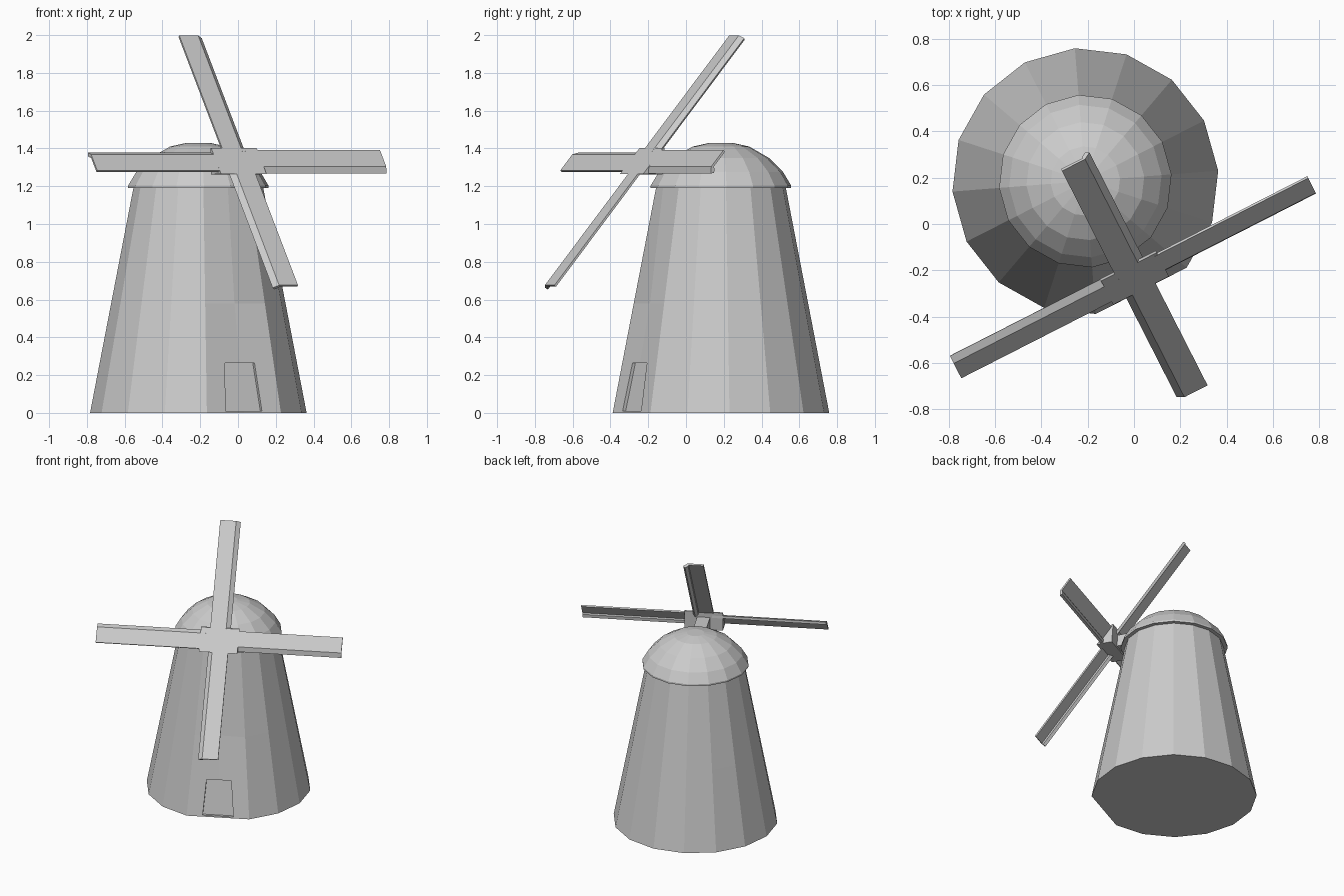
import bpy, bmesh, math
from mathutils import Matrix, Vector

if "Cube" in bpy.data.objects:
    bpy.data.objects.remove(bpy.data.objects["Cube"])

# Mill frame: front is local -y, whole mill turned 27 degrees
MILL = Matrix.Translation((-0.21, 0.185, 0)) @ Matrix.Rotation(math.radians(27), 4, 'Z')
# Sail frame: cross leans back, top toward the cap
ROTOR = MILL @ Matrix.Translation((0, -0.47, 1.337)) @ Matrix.Rotation(math.radians(-40), 4, 'X')


def make(name, verts, faces, matrix):
    bm = bmesh.new()
    vs = [bm.verts.new(matrix @ Vector(v)) for v in verts]
    for f in faces:
        bm.faces.new([vs[i] for i in f])
    bmesh.ops.recalc_face_normals(bm, faces=bm.faces)
    me = bpy.data.meshes.new(name)
    bm.to_mesh(me)
    bm.free()
    ob = bpy.data.objects.new(name, me)
    bpy.context.collection.objects.link(ob)
    return ob


def loft(name, rings, matrix):
    n = len(rings[0])
    verts = [v for r in rings for v in r]
    faces = [list(range(n)), list(range(len(verts) - n, len(verts)))]
    for k in range(len(rings) - 1):
        for i in range(n):
            j = (i + 1) % n
            faces.append([k * n + i, k * n + j, k * n + n + j, k * n + n + i])
    return make(name, verts, faces, matrix)


def ring(r, z, front=1.0):
    # 16 sides, vertex 0 points to the front and can be pulled inward
    out = []
    for i in range(16):
        a = -math.pi / 2 + i * math.pi / 8
        s = r * (front if i == 0 else 1)
        out.append((s * math.cos(a), s * math.sin(a), z))
    return out


# Tower, with the front flattened around the doorway
flat = math.cos(math.pi / 8)
tower = loft("tower", [ring(0.575, 0, flat), ring(0.463, 0.58, flat - 0.015),
                       ring(0.343, 1.2)], MILL)

# Shallow door recess
cut = [[(-w, y, z), (w, y, z), (w, y - 0.1, z), (-w, y - 0.1, z)]
       for w, y, z in ((0.108, -0.511, 0.01), (0.087, -0.464, 0.265))]
cutter = loft("door_cutter", cut, MILL)
cutter.hide_render = True
mod = tower.modifiers.new("door", 'BOOLEAN')
mod.operation = 'DIFFERENCE'
mod.solver = 'EXACT'
mod.object = cutter
bpy.context.view_layer.objects.active = tower
bpy.ops.object.modifier_apply(modifier=mod.name)
bpy.data.objects.remove(cutter)

# Domed cap with a thin rim
profile = [(0.335, 1.19), (0.373, 1.19), (0.373, 1.203), (0.33, 1.275),
           (0.255, 1.35), (0.15, 1.41), (0.06, 1.43)]
loft("cap", [ring(r, z) for r, z in profile], MILL)

# Wedge hub: leaning front, flat underside, upright back
side = [(-0.53, 1.266), (-0.415, 1.402), (-0.405, 1.402), (-0.415, 1.262)]
loft("hub", [[(x, y, z) for y, z in side] for x in (-0.135, 0.135)], MILL)

# Shaft from hub into the cap
loft("shaft", [[(x, y, z) for x, z in ((-0.045, 1.275), (0.045, 1.275),
                                       (0.045, 1.36), (-0.045, 1.36))]
               for y in (-0.44, -0.2)], MILL)

# Four sails: thin panel with a chamfered spar on the leading edge
section = [(-0.07, 0.0), (0.042, 0.0), (0.072, 0.022), (0.058, 0.035),
           (0.038, 0.022), (0.034, 0.012), (-0.07, 0.012)]
for k in range(4):
    turn = ROTOR @ Matrix.Rotation(k * math.pi / 2, 4, 'Y')
    loft(f"sail_{k + 1}", [[(x, y, z) for x, y in section] for z in (0.06, 0.863)], turn)
